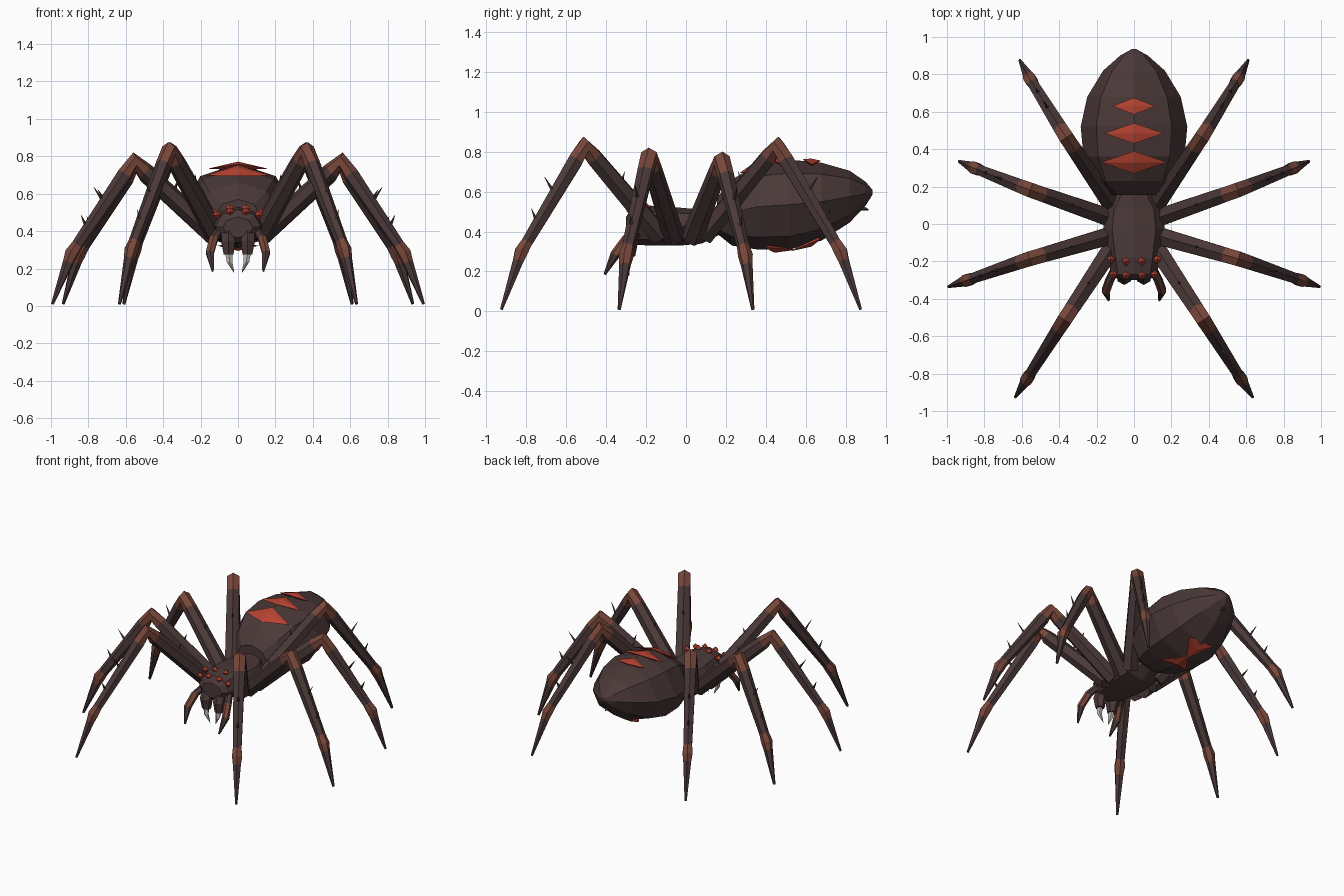
import bpy, bmesh, math
from mathutils import Vector as V

if "Cube" in bpy.data.objects:
    bpy.data.objects.remove(bpy.data.objects["Cube"])


def material(name, rgb):
    m = bpy.data.materials.new(name)
    m.diffuse_color = (*rgb, 1)
    m.use_nodes = True
    m.node_tree.nodes["Principled BSDF"].inputs["Base Color"].default_value = m.diffuse_color
    return m


DARK = material("dark brown", (0.070, 0.040, 0.040))
JOINT = material("rust brown", (0.185, 0.062, 0.042))
RED = material("red", (0.46, 0.055, 0.030))
FANG = material("pale grey", (0.55, 0.53, 0.50))


def finish(name, bm, mats):
    bmesh.ops.recalc_face_normals(bm, faces=bm.faces)
    me = bpy.data.meshes.new(name)
    bm.to_mesh(me)
    bm.free()
    for m in mats:
        me.materials.append(m)
    ob = bpy.data.objects.new(name, me)
    bpy.context.collection.objects.link(ob)
    return ob


def loft(name, pts, radii, side, sides=6, mats=(DARK,), bands=(), axis=None):
    """Skin rings along a path; bands lists the segments using the second material."""
    bm = bmesh.new()
    pts, side, rings = [V(p) for p in pts], V(side).normalized(), []
    for i, p in enumerate(pts):
        t = V(axis) if axis else V((0, 0, 0))
        if not axis:
            if i > 0:
                t += (p - pts[i - 1]).normalized()
            if i < len(pts) - 1:
                t += (pts[i + 1] - p).normalized()
        up = t.normalized().cross(side)
        a, b = radii[i] if isinstance(radii[i], tuple) else (radii[i],) * 2
        angs = [math.pi / 2 + math.tau * k / sides for k in range(sides)]
        rings.append([bm.verts.new(p + side * a * math.cos(g) + up * b * math.sin(g)) for g in angs])
    for i in range(len(rings) - 1):
        for k in range(sides):
            j = (k + 1) % sides
            f = bm.faces.new((rings[i][k], rings[i][j], rings[i + 1][j], rings[i + 1][k]))
            f.material_index = 1 if i in bands else 0
    bm.faces.new(rings[0])
    bm.faces.new(rings[-1])
    return finish(name, bm, mats)


def body(name, prof, sides=8):
    loft(name, [(0, y, z) for y, z, a, b in prof], [(a, b) for y, z, a, b in prof],
         (1, 0, 0), sides, axis=(0, 1, 0))


# Body profiles: y, centre z, half width, half height
ABDOMEN = [(0.155, 0.48, 0.12, 0.09), (0.23, 0.495, 0.215, 0.165), (0.36, 0.525, 0.27, 0.215),
           (0.52, 0.535, 0.285, 0.225), (0.68, 0.55, 0.25, 0.195), (0.82, 0.575, 0.165, 0.13),
           (0.90, 0.59, 0.075, 0.06), (0.935, 0.597, 0.012, 0.012)]
body("abdomen", ABDOMEN)
body("head_and_thorax", [(-0.30, 0.42, 0.08, 0.055), (-0.27, 0.425, 0.122, 0.09),
                         (-0.18, 0.43, 0.14, 0.10), (-0.03, 0.425, 0.165, 0.095),
                         (0.08, 0.425, 0.15, 0.085), (0.18, 0.45, 0.08, 0.06)])


def abdomen_z(y, s):
    """Height of the abdomen ridge above (s=1) or below (s=-1)."""
    for p, q in zip(ABDOMEN, ABDOMEN[1:]):
        if p[0] <= y <= q[0]:
            f = (y - p[0]) / (q[0] - p[0])
            return (p[1] + s * p[3]) * (1 - f) + (q[1] + s * q[3]) * f


def plate(name, outline, s):
    """Thin raised marking: outline of (x, y) laid over the abdomen."""
    bm = bmesh.new()
    cy = sum(y for x, y in outline) / len(outline)
    peak = bm.verts.new((0, cy, abdomen_z(cy, s) + s * 0.016))
    base = bm.verts.new((0, cy, abdomen_z(cy, s) - s * 0.03))
    rim = [bm.verts.new((x, y, abdomen_z(y, s) + s * (0.01 - 0.2 * abs(x)))) for x, y in outline]
    for a, b in zip(rim, rim[1:] + rim[:1]):
        bm.faces.new((a, b, peak))
        bm.faces.new((b, a, base))
    finish(name, bm, [RED])


# Red diamonds on the back and hourglass on the belly
for i, (y, w, l) in enumerate([(0.33, 0.175, 0.06), (0.485, 0.16, 0.055), (0.63, 0.115, 0.045)]):
    plate(f"back_diamond_{i}", [(0, y - l), (w, y), (0, y + l), (-w, y)], 1)
plate("belly_mark_front", [(-0.11, 0.39), (0.11, 0.39), (0, 0.55)], -1)
plate("belly_mark_rear", [(-0.10, 0.68), (0.10, 0.68), (0, 0.53)], -1)

# Spinneret under the tail
loft("spinneret", [(0, 0.84, 0.53), (0, 0.915, 0.51)], [0.025, 0.004], (1, 0, 0), 5)

# Legs: root, knee, ankle, tip
LEGS = {"front": [(0.12, -0.13, 0.38), (0.37, -0.51, 0.83), (0.57, -0.825, 0.30), (0.634, -0.925, 0.01)],
        "mid_front": [(0.12, -0.06, 0.37), (0.555, -0.185, 0.775), (0.89, -0.30, 0.28), (0.992, -0.335, 0.01)],
        "mid_back": [(0.12, 0.03, 0.37), (0.55, 0.18, 0.755), (0.85, 0.298, 0.28), (0.935, 0.335, 0.01)],
        "back": [(0.11, 0.09, 0.38), (0.36, 0.46, 0.83), (0.555, 0.775, 0.30), (0.61, 0.875, 0.01)]}

for sx, tag in ((1, "right"), (-1, "left")):
    for name, joints in LEGS.items():
        r, k, a, t = [V((sx * x, y, z)) for x, y, z in joints]
        u, d, e = (k - r).normalized(), (a - k).normalized(), (t - a).normalized()
        side = V((u.y, -u.x, 0)).normalized()
        loft(f"{name}_leg_{tag}",
             [r, k - u * 0.08, k, k + d * 0.09, a - d * 0.055, a, a + e * 0.05, t],
             [0.055, 0.046, 0.046, 0.043, 0.032, 0.038, 0.030, 0.008],
             side, mats=(DARK, JOINT), bands=(1, 2, 4, 5))
        # Bristles on the outer faces
        for i, (p, q, f, n) in enumerate([(r, k, 0.55, 0.055), (k, a, 0.45, 0.085), (k, a, 0.72, 0.055)]):
            way = (q - p).normalized()
            out = side.cross(way)
            out = out if out.z > 0 else -out
            c = p.lerp(q, f)
            tip = c + out * n + V((0, 0, 0.035))
            loft(f"{name}_bristle_{i}_{tag}", [c + out * 0.025, tip], [0.010, 0.001], side, 4)

    # Feelers beside the mouth
    loft(f"feeler_{tag}",
         [(sx * x, y, z) for x, y, z in [(0.10, -0.24, 0.40), (0.13, -0.30, 0.36),
                                        (0.15, -0.355, 0.285), (0.135, -0.408, 0.185)]],
         [0.026, 0.026, 0.025, 0.006], (1, 0, 0), 6, (DARK, JOINT), (1,))
    # Jaws and fangs
    loft(f"jaw_{tag}", [(sx * 0.05, -0.255, 0.40), (sx * 0.052, -0.285, 0.34), (sx * 0.05, -0.285, 0.275)],
         [0.042, 0.042, 0.03], (1, 0, 0), 6)
    loft(f"fang_{tag}", [(sx * 0.05, -0.285, 0.29), (sx * 0.045, -0.295, 0.235), (sx * 0.022, -0.285, 0.18)],
         [0.021, 0.016, 0.002], (1, 0, 0), 5, (FANG,))
    # Four faceted eyes per side
    for i, (x, y, z) in enumerate([(0.042, -0.20, 0.522), (0.125, -0.19, 0.498),
                                   (0.042, -0.275, 0.503), (0.112, -0.27, 0.487)]):
        bm = bmesh.new()
        for v in bmesh.ops.create_uvsphere(bm, u_segments=4, v_segments=2, radius=0.024)["verts"]:
            v.co += V((sx * x, y, z))
        finish(f"eye_{i}_{tag}", bm, [RED])
